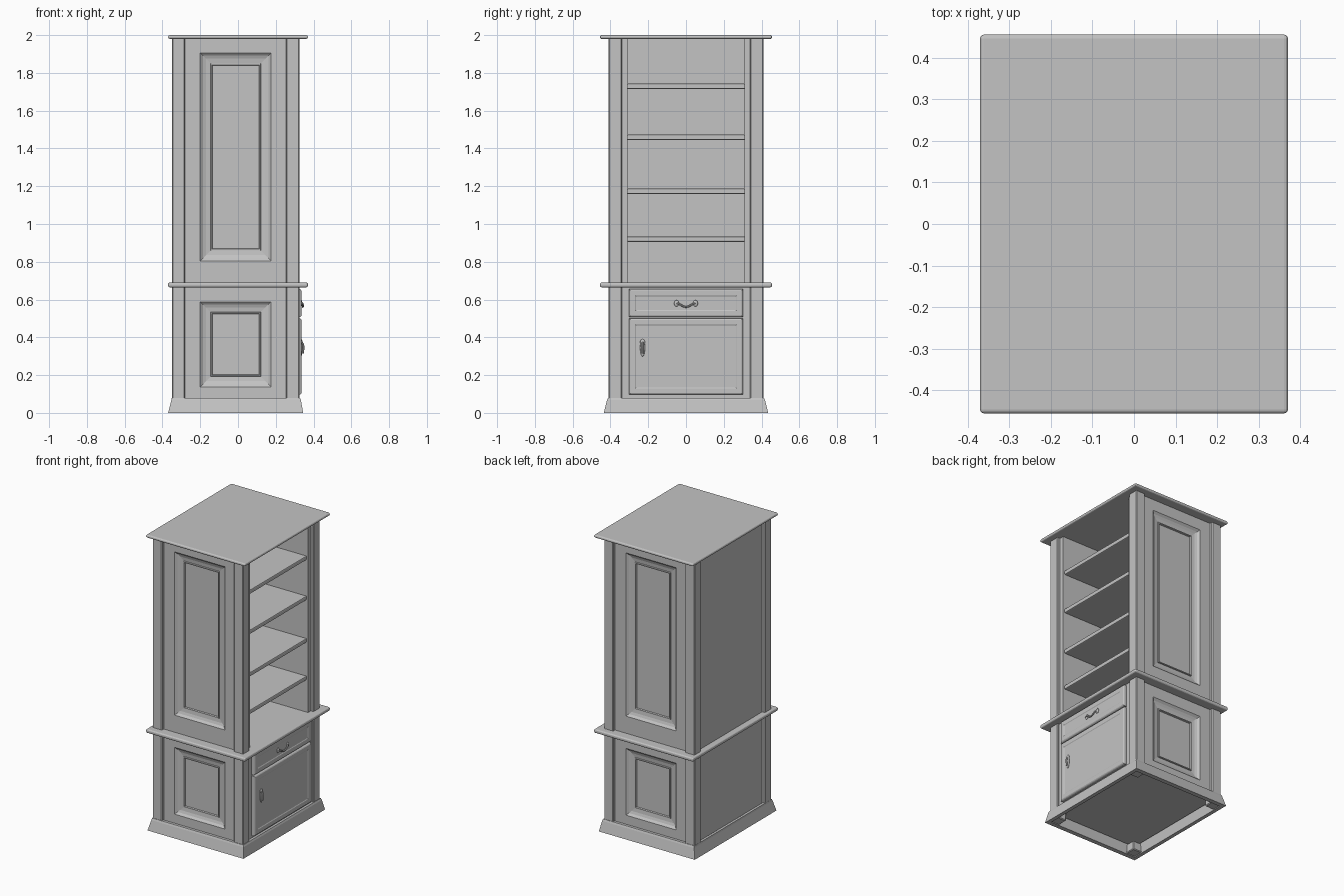
import bpy, bmesh
from mathutils import Vector

cube = bpy.data.objects.get("Cube")
if cube:
    bpy.data.objects.remove(cube, do_unlink=True)

grey = bpy.data.materials.new("painted grey")
grey.use_nodes = True
colour = (0.55, 0.55, 0.55, 1)
grey.diffuse_color = colour
grey.node_tree.nodes["Principled BSDF"].inputs["Base Color"].default_value = colour


def finish(name, bm, bevel=0, segments=1):
    bmesh.ops.recalc_face_normals(bm, faces=bm.faces)
    mesh = bpy.data.meshes.new(name)
    bm.to_mesh(mesh)
    bm.free()
    obj = bpy.data.objects.new(name, mesh)
    bpy.context.collection.objects.link(obj)
    mesh.materials.append(grey)
    if bevel:
        mod = obj.modifiers.new("soft edges", "BEVEL")
        mod.width, mod.segments = bevel, segments
    return obj


def box(name, x, y, z, bevel=0, segments=1):
    bm = bmesh.new()
    bmesh.ops.create_cube(bm, size=1)
    for v in bm.verts:
        v.co = Vector([(r[0] + r[1]) / 2 + c * (r[1] - r[0])
                       for r, c in zip((x, y, z), v.co)])
    return finish(name, bm, bevel, segments)


def loops(name, rects, place, closed=False):
    """Bridge nested rectangles (u0, u1, v0, v1, depth) into one solid."""
    bm = bmesh.new()
    rings = [[bm.verts.new(place(u, v, d)) for u, v in
              ((a, c), (b, c), (b, e), (a, e))] for a, b, c, e, d in rects]
    pairs = list(zip(rings, rings[1:]))
    if closed:
        pairs.append((rings[-1], rings[0]))
    else:
        bm.faces.new(rings[0])
        bm.faces.new(rings[-1])
    for lo, hi in pairs:
        for i in range(4):
            j = (i + 1) % 4
            bm.faces.new((lo[i], lo[j], hi[j], hi[i]))
    return finish(name, bm)


def inset(rect, steps):
    a, b, c, e = rect
    return [(a + i, b - i, c + i, e - i, d) for i, d in steps]


def tube(name, points, radius):
    data = bpy.data.curves.new(name, "CURVE")
    data.dimensions = "3D"
    data.bevel_depth, data.bevel_resolution = radius, 2
    data.resolution_u, data.use_fill_caps = 6, True
    spline = data.splines.new("BEZIER")
    spline.bezier_points.add(len(points) - 1)
    for p, co in zip(spline.bezier_points, points):
        p.co = co
        p.handle_left_type = p.handle_right_type = "AUTO"
    data.materials.append(grey)
    obj = bpy.data.objects.new(name, data)
    bpy.context.collection.objects.link(obj)
    bpy.ops.object.select_all(action="DESELECT")
    obj.select_set(True)
    bpy.context.view_layer.objects.active = obj
    bpy.ops.object.convert(target="MESH")
    bpy.ops.object.shade_smooth_by_angle()


def rosette(name, y, z, height=0.013):
    bm = bmesh.new()
    bmesh.ops.create_uvsphere(bm, u_segments=16, v_segments=8, radius=1)
    for v in bm.verts:
        v.co = Vector((0.335 + v.co.x * 0.006, y + v.co.y * 0.013, z + v.co.z * height))
    for f in bm.faces:
        f.smooth = True
    finish(name, bm)


# Horizontal boards with rounded edges
box("top_board", (-0.37, 0.37), (-0.455, 0.455), (1.98, 2), 0.009, 3)
box("middle_board", (-0.37, 0.37), (-0.455, 0.455), (0.665, 0.69), 0.009, 3)

# Corner posts of both stages
for stage, z in (("lower", (0.005, 0.67)), ("upper", (0.685, 1.985))):
    for depth, x in (("rear", (-0.35, -0.28)), ("open", (0.255, 0.325))):
        for side, y in (("front", (-0.41, -0.34)), ("back", (0.34, 0.41))):
            box(f"{stage}_{depth}_{side}_post", x, y, z, 0.005)

# Thick end walls with a coved recess and a beaded field
MOULDING = [(0, 0), (0.014, 0.012), (0.03, 0.018), (0.054, 0.021), (0.056, 0.014),
            (0.062, 0.014), (0.065, 0.023)]
for stage, z0, z1, r0, r1 in (("lower", 0.06, 0.67, 0.138, 0.588),
                              ("upper", 0.685, 1.985, 0.805, 1.905)):
    for side, s in (("front", -1), ("back", 1)):
        wall = (-0.33, 0.305, z0, z1)
        rects = [wall + (0.08,), wall + (0,)] + inset((-0.2, 0.175, r0, r1), MOULDING)
        loops(f"{stage}_{side}_panel", rects,
              lambda u, v, d, s=s: (u, s * (0.39 - d), v))

# Carcass: lower cupboard body and upper rear panel
box("cupboard_body", (-0.33, 0.312), (-0.34, 0.34), (0.06, 0.67))
box("upper_rear_panel", (-0.33, -0.31), (-0.34, 0.34), (0.685, 1.985))

# Open shelves
for i, top in enumerate((0.934, 1.187, 1.473, 1.743)):
    box(f"shelf_{i + 1}", (-0.315, 0.295), (-0.312, 0.312), (top - 0.028, top), 0.006, 2)

# Sloping plinth, hollow underneath
loops("plinth", [(-0.37, 0.345, -0.435, 0.435, 0), (-0.353, 0.333, -0.418, 0.418, 0.068),
                 (-0.351, 0.328, -0.413, 0.413, 0.08), (-0.335, 0.31, -0.395, 0.395, 0.08),
                 (-0.345, 0.32, -0.405, 0.405, 0)],
      lambda u, v, d: (u, v, d), closed=True)

# Drawer and door with softened rims and a shallow sunk field
RIM = [(0, 0.035), (0, 0.008), (0.003, 0.003), (0.008, 0), (0.033, 0), (0.038, 0.003)]
for name, z0, z1 in (("drawer_front", 0.507, 0.655), ("cupboard_door", 0.097, 0.5)):
    loops(name, inset((-0.302, 0.302, z0, z1), RIM), lambda u, v, d: (0.336 - d, u, v))

# Drawer bow handle
for side, s in (("front", -1), ("back", 1)):
    rosette(f"drawer_handle_{side}_rose", s * 0.05, 0.58, 0.017)
tube("drawer_handle", [(0.335, -0.055, 0.583), (0.342, -0.04, 0.578), (0.343, 0, 0.561),
                       (0.342, 0.04, 0.578), (0.335, 0.055, 0.583)], 0.005)

# Door handle: long plate with a drop pull
rosette("door_handle_plate", -0.23, 0.345, 0.047)
rosette("door_handle_top_rose", -0.23, 0.375, 0.015)
tube("door_handle_pull", [(0.337, -0.23, 0.375), (0.345, -0.23, 0.36),
                          (0.344, -0.23, 0.315)], 0.005)
